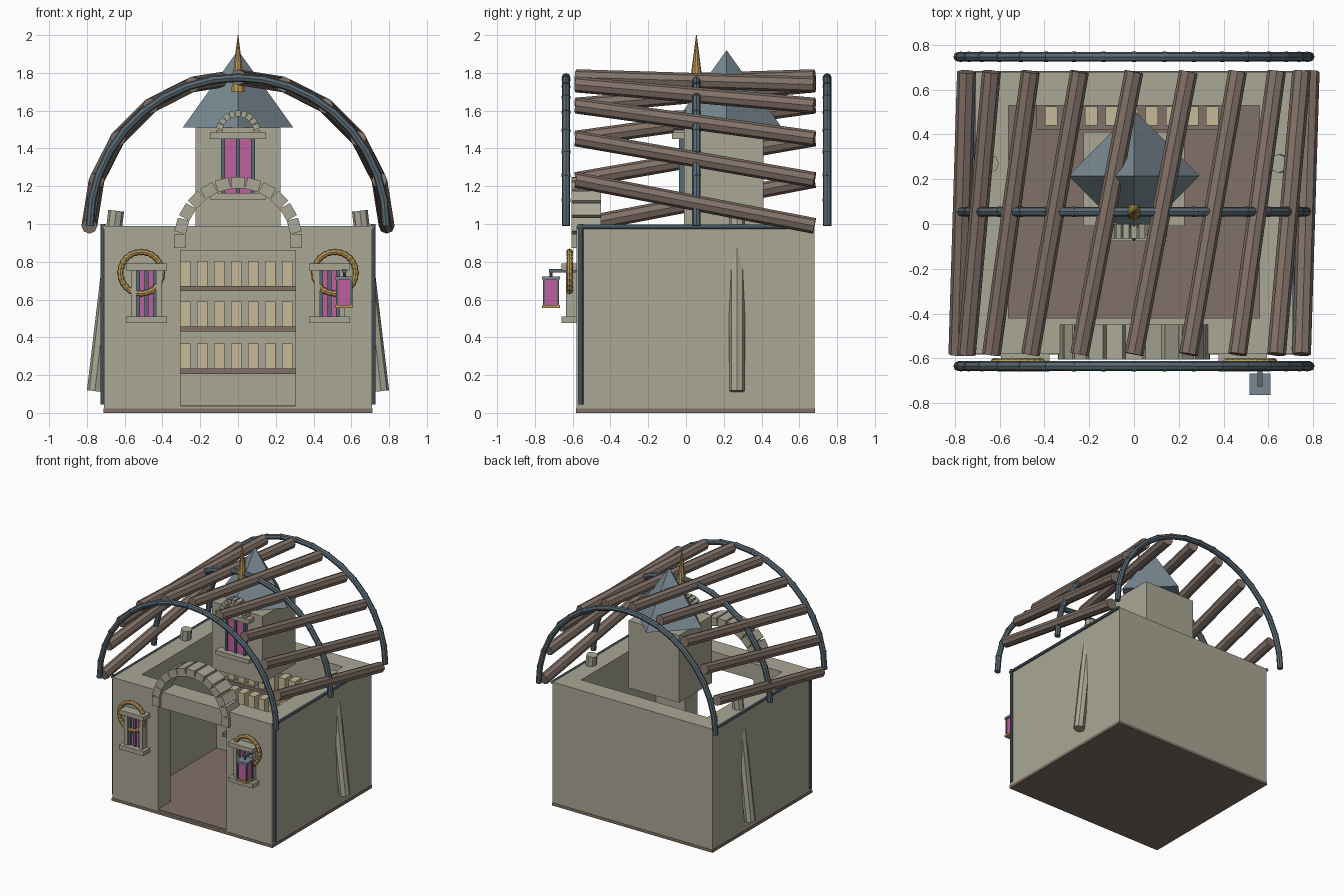
import bpy
from math import pi, sin, cos, radians
from mathutils import Vector

if "Cube" in bpy.data.objects:
    bpy.data.objects.remove(bpy.data.objects["Cube"])


def material(name, r, g, b):
    m = bpy.data.materials.new(name)
    m.diffuse_color = (r, g, b, 1)
    m.use_nodes = True
    m.node_tree.nodes["Principled BSDF"].inputs["Base Color"].default_value = m.diffuse_color
    return m


STONE = material("stone", .40, .39, .30)
WOOD = material("wood", .22, .165, .135)
IRON = material("iron", .10, .14, .17)
SLATE = material("slate", .19, .25, .29)
GLASS = material("pink_glass", .52, .12, .34)
GOLD = material("gold", .50, .32, .10)
PAPER = material("cream", .56, .49, .32)


def finish(name, mat):
    ob = bpy.context.object
    ob.name = name
    ob.data.materials.append(mat)
    return ob


def box(name, x0, x1, y0, y1, z0, z1, mat):
    bpy.ops.mesh.primitive_cube_add(size=1)
    ob = finish(name, mat)
    for v in ob.data.vertices:
        v.co = ((x0 if v.co.x < 0 else x1), (y0 if v.co.y < 0 else y1), (z0 if v.co.z < 0 else z1))
    return ob


def rod(name, p, q, r, mat, r2=None, sides=8):
    p, q = Vector(p), Vector(q)
    bpy.ops.mesh.primitive_cone_add(vertices=sides, radius1=r, radius2=r if r2 is None else r2,
                                    depth=(q - p).length, location=(p + q) / 2)
    ob = finish(name, mat)
    ob.rotation_euler = (q - p).to_track_quat('Z', 'Y').to_euler()
    return ob


def stone_arch(name, cz, radius, count, tangent, radial, y0, y1):
    for i in range(count):
        a = pi * i / (count - 1)
        ob = box(name, -radial / 2, radial / 2, y0, y1, -tangent / 2, tangent / 2, STONE)
        ob.rotation_euler = (0, -a, 0)
        ob.location = (radius * cos(a), 0, cz + radius * sin(a))


def window(name, cx, yf, z0, z1, half, pane, jambs):
    d = .035
    box(name + "_sill", cx - half, cx + half, yf - .08, yf + .01, z0, z0 + d, STONE)
    box(name + "_lintel", cx - half, cx + half, yf - .08, yf + .01, z1 - d, z1, STONE)
    box(name + "_glass", cx - pane, cx + pane, yf - .03, yf + .01, z0 + d, z1 - d, GLASS)
    for x in (-pane, 0, pane):
        box(name + "_bar", cx + x - .01, cx + x + .01, yf - .042, yf, z0 + d, z1 - d, IRON)
    if jambs:
        for s in (-1, 1):
            c = cx + s * (pane + .022)
            box(name + "_jamb", c - .015, c + .015, yf - .055, yf + .01, z0 + d, z1 - d, STONE)


# walls with open room and doorway
walls = box("walls", -.71, .71, -.58, .68, .02, .99, STONE)
for dims in ((-.56, .56, -.42, .53, .03, 1.2), (-.305, .305, -.8, -.3, .03, .86)):
    cutter = box("cutter", *dims, STONE)
    cutter.hide_render = True
    mod = walls.modifiers.new("cut", 'BOOLEAN')
    mod.object, mod.solver = cutter, 'EXACT'
    bpy.context.view_layer.objects.active = walls
    bpy.ops.object.modifier_apply(modifier=mod.name)
    bpy.data.objects.remove(cutter)

# floor
box("base_slab", -.713, .713, -.583, .683, 0, .022, WOOD)
box("floor", -.56, .56, -.42, .53, .025, .038, WOOD)
box("threshold", -.305, .305, -.578, -.42, .025, .038, WOOD)

# shelves with books
for z in (.207, .43, .645):
    box("shelf", -.435, .435, .42, .53, z, z + .027, WOOD)
    for i in range(9):
        x = -.37 + .09 * i
        box("book", x - .028, x + .028, .44, .525, z + .027, z + .16, PAPER)

# door arch
stone_arch("door_arch_stone", .91, .308, 13, .074, .062, -.605, -.45)

# wall windows and rope wreaths
for s in (-1, 1):
    window("wall_window", s * .485, -.58, .475, .79, .108, .045, True)
    bpy.ops.mesh.primitive_torus_add(major_radius=.11, minor_radius=.018, major_segments=48, minor_segments=8,
                                     location=(s * .513, -.616, .742), rotation=(pi / 2, 0, 0))
    ring = finish("rope_wreath", GOLD)
    for i, v in enumerate(ring.data.vertices):
        if (i // 8) % 2:
            c = Vector((v.co.x, v.co.y, 0)).normalized() * .11
            v.co = c + (v.co - c) * .78

# tower
box("tower", -.225, .225, -.01, .41, .97, 1.51, STONE)
rod("tower_roof", (0, .215, 1.51), (0, .215, 1.92), .293, SLATE, 0, 4).rotation_euler = (0, 0, 0)
window("tower_window", 0, .005, 1.13, 1.485, .148, .08, False)
stone_arch("tower_arch_stone", 1.485, .1, 11, .027, .034, -.065, 0)

# leaning props and corner pipes
for s in (-1, 1):
    rod("leaning_prop", (s * .758, .27, .115), (s * .645, .27, 1.07), .042, STONE)
    rod("corner_pipe", (s * .715, -.556, .045), (s * .715, -.556, 1.0), .013, IRON)
    rod("eave_pipe", (s * .715, -.575, .985), (s * .715, .68, .985), .012, IRON)

# canopy hoops
N = 18
for y in (-.635, .055, .747):
    pts = [Vector((.785 * cos(pi * i / N), y, .99 + .785 * sin(pi * i / N))) for i in range(N + 1)]
    for a, b in zip(pts, pts[1:]):
        rod("canopy_hoop", a, b, .022, IRON)
    for p, a, b in zip(pts[1:], pts, pts[2:]):
        t = (b - a).normalized() * .008
        rod("hoop_joint", p - t, p + t, .024, IRON)

# skewed canopy logs, each shifted one step from front to back
for i in range(10):
    a, b = radians(180 - 18 * i), radians(162 - 18 * i)
    rod("canopy_log", (.787 * cos(a), -.582, .99 + .787 * sin(a)),
        (.787 * cos(b), .68, .99 + .787 * sin(b)), .042, WOOD)

# finial
rod("finial_base", (0, .055, 1.7), (0, .055, 1.78), .037, GOLD, .03, 10)
rod("finial_spike", (0, .055, 1.78), (0, .055, 2.0), .03, GOLD, .002, 10)

# hanging lantern
lx, ly = .563, -.715
box("lantern_bracket", lx - .012, lx + .012, -.725, -.575, .742, .762, IRON)
rod("lantern_hook", (lx, ly, .71), (lx, ly, .75), .008, IRON)
box("lantern_cap", lx - .047, lx + .047, ly - .048, ly + .048, .705, .722, SLATE)
box("lantern_glass", lx - .036, lx + .036, ly - .036, ly + .036, .572, .706, GLASS)
box("lantern_base", lx - .047, lx + .047, ly - .048, ly + .048, .556, .572, GOLD)
for sx in (-1, 1):
    for sy in (-1, 1):
        x, y = lx + sx * .037, ly + sy * .037
        box("lantern_post", x - .006, x + .006, y - .006, y + .006, .57, .707, IRON)
